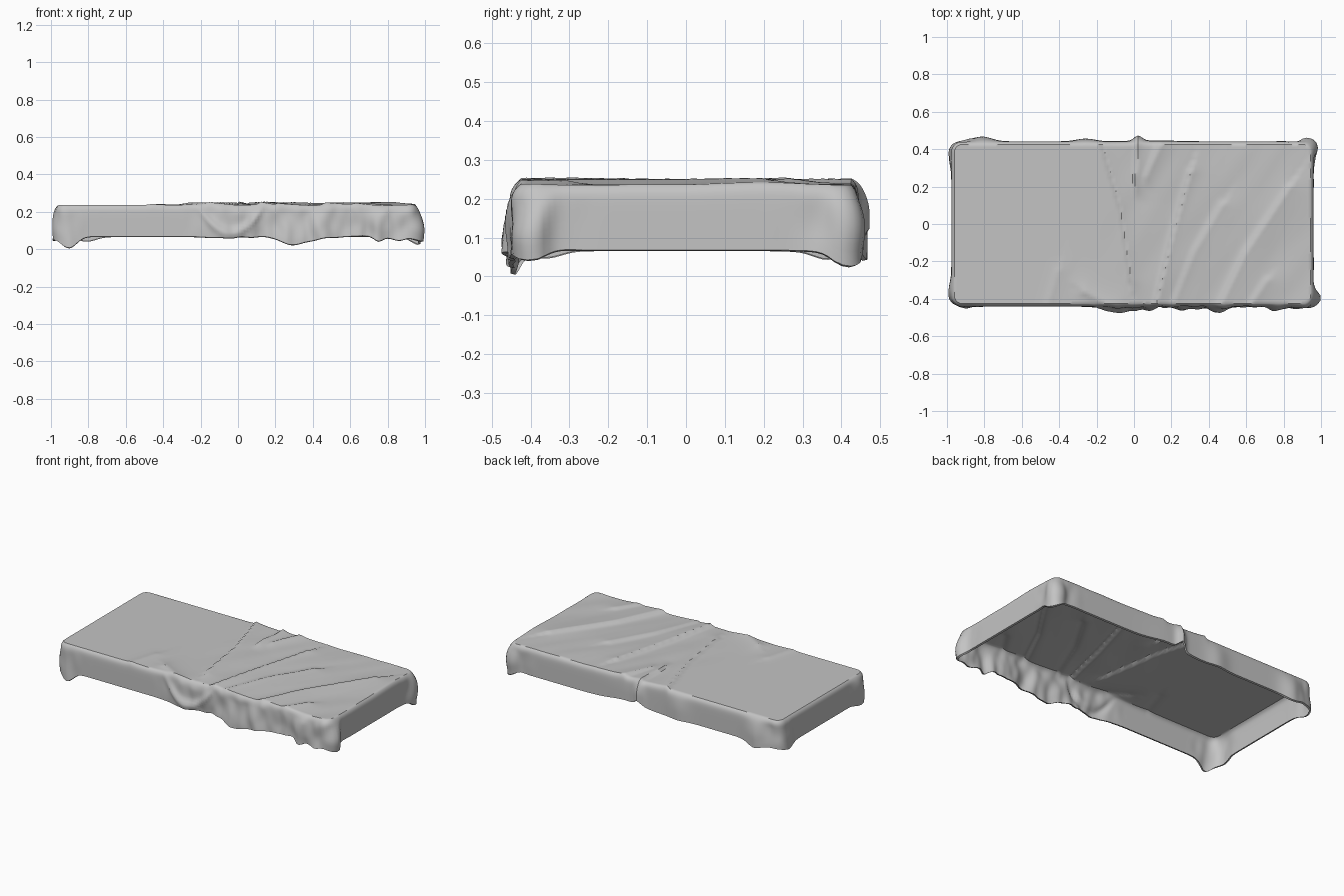
import bpy
import math
from mathutils import Vector, noise

if "Cube" in bpy.data.objects:
    bpy.data.objects.remove(bpy.data.objects["Cube"], do_unlink=True)

HX, HY, TOP, HEM = 0.952, 0.425, 0.236, 0.068
RADIUS, CX = 0.04, -0.008
NX, NY, ROWS = 130, 58, 14

# Fold crests on the top: points, height, steep-side width, gentle-side width
FOLDS = [
    ([(-0.17, 0.45), (-0.07, 0.1), (-0.01, -0.3)], 0.016, 0.008, 0.07),
    ([(0.03, 0.46), (0.01, 0.2)], 0.018, 0.008, 0.05),
    ([(0.16, 0.45), (0.07, 0.25)], 0.016, 0.02, 0.05),
    ([(0.31, 0.28), (0.21, -0.08), (0.12, -0.45)], 0.018, 0.012, 0.07),
    ([(0.48, 0.1), (0.33, -0.15), (0.22, -0.42)], 0.013, 0.02, 0.06),
    ([(0.84, 0.2), (0.6, -0.16), (0.47, -0.43)], 0.016, 0.012, 0.08),
    ([(0.72, -0.3), (0.62, -0.45)], 0.012, 0.02, 0.05),
    ([(-0.4, -0.25), (-0.46, -0.45)], 0.007, 0.02, 0.05),
    ([(-0.26, -0.36), (-0.1, -0.45)], 0.015, 0.03, 0.05),
]

# Skirt bulges: x, y, spread, outward push, extra drop
BULGES = [
    (-0.9, -0.44, 0.06, 0.005, 0.065), (-0.98, -0.35, 0.05, 0.02, 0.025),
    (0.97, -0.4, 0.05, 0.035, 0.03), (0.85, -0.44, 0.07, 0.01, 0.015),
    (0.76, -0.44, 0.03, 0.02, 0.03), (0.97, 0.42, 0.05, 0.04, 0.055),
    (-0.8, 0.44, 0.07, 0.025, 0.025), (-0.98, 0.36, 0.05, 0.018, 0.03),
    (0.03, 0.44, 0.03, 0.035, -0.05), (0.12, 0.44, 0.15, 0.005, -0.025),
    (-0.25, 0.44, 0.07, 0.015, 0), (0.3, -0.44, 0.1, 0.01, 0.045),
    (0.46, -0.44, 0.06, 0.025, 0.005), (-0.07, -0.44, 0.08, 0.015, 0.01),
]


def fold_height(x, y):
    """Height of the cloth folds at a point of the top."""
    total = 0
    for points, height, steep, gentle in FOLDS:
        best = None
        for a, b in zip(points, points[1:]):
            ax, ay = a
            dx, dy = b[0] - ax, b[1] - ay
            length = math.hypot(dx, dy)
            t = ((x - ax) * dx + (y - ay) * dy) / length ** 2
            t = max(0, min(1, t))
            dist = math.hypot(x - ax - t * dx, y - ay - t * dy)
            side = dx * (y - ay) - dy * (x - ax)
            if best is None or dist < best[0]:
                best = (dist, side)
        width = gentle if best[1] > 0 else steep
        total = max(total, height * math.exp(-best[0] / width))
    ripple = max(0, min(1, (x + 0.25) / 0.3)) * 0.004
    return total + ripple * noise.noise(Vector((x * 7 - y * 4, y * 3, 0)))


def rounded(x, y):
    """Round the corners of the rectangular top; also give the outward side."""
    ix = max(-HX + RADIUS, min(HX - RADIUS, x))
    iy = max(-HY + RADIUS, min(HY - RADIUS, y))
    d = Vector((x - ix, y - iy))
    if d.length > 0:
        d *= max(abs(d.x), abs(d.y)) / d.length
    return Vector((ix, iy)) + d, d.normalized()


def skirt_point(p, out, top_z, t):
    """A point on the hanging side, t from 0 at the rim to 1 at the hem."""
    push, drop = 0, 0
    for bx, by, spread, outward, extra in BULGES:
        g = math.exp(-((p.x - bx) ** 2 + (p.y - by) ** 2) / spread ** 2)
        push += outward * g
        drop += extra * g
    front = max(0, -out.y)
    corner = math.exp(-((abs(p.x) - HX) ** 2 + (abs(p.y) - HY) ** 2) / 0.012)
    busy = corner + front * max(0, min(1, (p.x + 0.3) / 0.3))
    pleat = noise.noise(Vector((p.x * 17, p.y * 17, t * 1.5)))
    drop += busy * 0.012 * noise.noise(Vector((p.x * 11, p.y * 11, 5)))
    z = top_z + (max(0.002, HEM - drop) - top_z) * t
    # Hanging swag on the front
    swag = 0.085 + 0.14 * ((p.x + 0.03) / 0.17) ** 2
    push += 0.016 * front * math.exp(-((z - swag) / 0.025) ** 2)
    rim = 0.017 * (1 - math.exp(-t * 14))
    shape = math.sin(min(1, t * 1.4) * math.pi / 2)
    offset = rim + shape * push + min(1, t * 4) * 0.016 * busy * pleat
    q = p + out * offset
    return (q.x + CX, q.y, z)


def side_hem_tuck(p, out, top_z):
    """Turn the hem slightly under the cloth."""
    x, y, z = skirt_point(p, out, top_z, 1)
    return (x - out.x * 0.012, y - out.y * 0.012, max(0, z - 0.003))


# Top of the draped sheet
verts, faces, normals = [], [], []
for j in range(NY + 1):
    for i in range(NX + 1):
        x, y = HX * (2 * i / NX - 1), HY * (2 * j / NY - 1)
        p, out = rounded(x, y)
        verts.append((p.x + CX, p.y, TOP + fold_height(p.x, p.y)))
        normals.append(out)
row = NX + 1
for j in range(NY):
    for i in range(NX):
        a = j * row + i
        faces.append((a, a + 1, a + row + 1, a + row))

# Hanging sides, ring by ring from the rim
rim_loop = list(range(NX)) + [j * row + NX for j in range(NY)]
rim_loop += [NY * row + i for i in range(NX, 0, -1)]
rim_loop += [j * row for j in range(NY, 0, -1)]
previous = rim_loop
for k in range(1, ROWS + 2):
    ring = []
    for v in rim_loop:
        x, y, z = verts[v]
        p = Vector((x - CX, y))
        ring.append(len(verts))
        if k <= ROWS:
            verts.append(skirt_point(p, normals[v], z, (k / ROWS) ** 1.3))
        else:
            verts.append(side_hem_tuck(p, normals[v], z))
    for n in range(len(ring)):
        m = (n + 1) % len(ring)
        faces.append((previous[n], ring[n], ring[m], previous[m]))
    previous = ring

mesh = bpy.data.meshes.new("draped_sheet")
mesh.from_pydata(verts, [], faces)
mesh.validate()
sheet = bpy.data.objects.new("draped_sheet", mesh)
bpy.context.collection.objects.link(sheet)

# Plain grey cloth
cloth = bpy.data.materials.new("grey_cloth")
cloth.use_nodes = True
colour = (0.55, 0.55, 0.55, 1)
cloth.diffuse_color = colour
cloth.node_tree.nodes["Principled BSDF"].inputs["Base Color"].default_value = colour
mesh.materials.append(cloth)

bpy.context.view_layer.objects.active = sheet
sheet.select_set(True)
bpy.ops.object.shade_smooth_by_angle(angle=math.radians(40))
